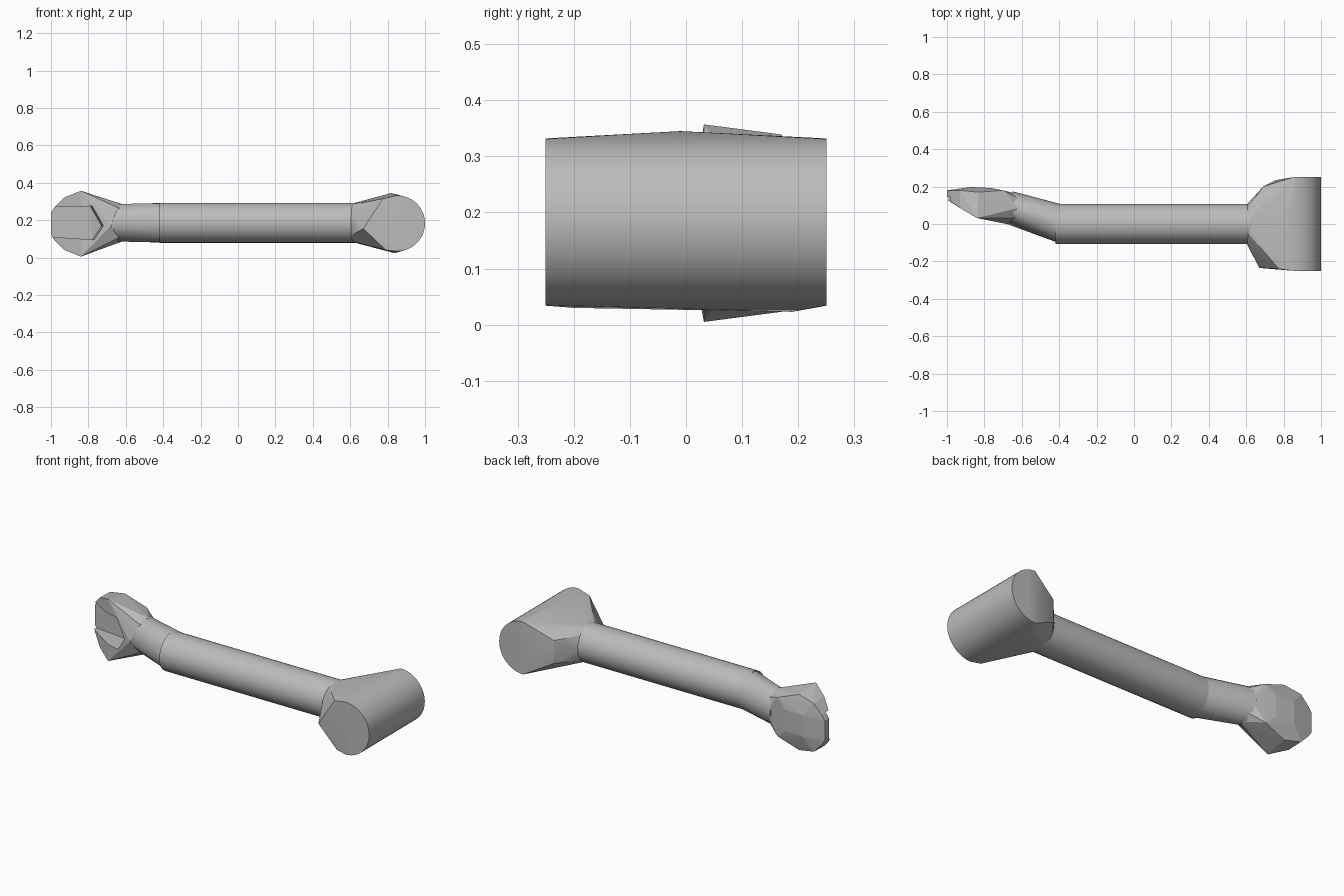
import bpy, bmesh
from math import sin, cos, pi, radians
from mathutils import Vector

if "Cube" in bpy.data.objects:
    bpy.data.objects.remove(bpy.data.objects["Cube"])

GREY = (0.5, 0.5, 0.5, 1)
steel = bpy.data.materials.new("plain grey")
steel.use_nodes = True
steel.diffuse_color = GREY
steel.node_tree.nodes["Principled BSDF"].inputs["Base Color"].default_value = GREY

AXIS_Z = 0.186


def ring(x, y, ry, rz, n):
    """Cross-section ring across the x axis."""
    return [(x, y + ry * cos(2 * pi * i / n), AXIS_Z + rz * sin(2 * pi * i / n))
            for i in range(n)]


def hull(name, points, smooth=25):
    """Solid wrapped tightly around a set of points."""
    bm = bmesh.new()
    for p in points:
        bm.verts.new(p)
    res = bmesh.ops.convex_hull(bm, input=bm.verts[:])
    loose = [v for v in bm.verts if not v.link_faces]
    bmesh.ops.delete(bm, geom=loose, context='VERTS')
    bmesh.ops.dissolve_limit(bm, angle_limit=radians(1), verts=bm.verts[:], edges=bm.edges[:])
    bmesh.ops.recalc_face_normals(bm, faces=bm.faces[:])
    me = bpy.data.meshes.new(name)
    bm.to_mesh(me)
    bm.free()
    me.materials.append(steel)
    ob = bpy.data.objects.new(name, me)
    bpy.context.collection.objects.link(ob)
    if smooth:
        bpy.ops.object.select_all(action='DESELECT')
        ob.select_set(True)
        bpy.context.view_layer.objects.active = ob
        bpy.ops.object.shade_smooth_by_angle(angle=radians(smooth))
    return ob


# Round shaft
hull("shaft", ring(-0.42, 0, 0.107, 0.107, 40) + ring(0.63, 0, 0.107, 0.107, 40))

# Cross hub: half-round bar with a faceted shoulder tapering to the shaft
hub = []
for i in range(25):
    a = -pi / 2 + pi * i / 24
    for y in (-0.25, 0.25):
        hub.append((0.85 + 0.15 * cos(a), y, 0.183 + 0.149 * sin(a)))
hub += ring(0.6, 0, 0.1, 0.1, 16)
hub += [(0.67, -0.235, 0.155), (0.775, -0.24, 0.315), (0.79, -0.24, 0.04),  # front shoulder
        (0.76, 0.235, 0.17), (0.69, 0.2, 0.12), (0.69, 0.2, 0.25),          # back shoulder
        (0.82, -0.01, 0.345), (0.84, 0.19, 0.023), (0.82, -0.2, 0.03)]      # crown and keel
hull("cross_hub", hub, 20)

# Flattened neck bending toward the back
hull("neck", ring(-0.39, 0, 0.106, 0.106, 24) + ring(-0.65, 0.09, 0.085, 0.105, 10)
     + [(-0.68, 0.0, 0.17)], 20)

# Claw head: rounded back plate plus two raised jaw peaks
claw = ring(-0.62, 0.085, 0.075, 0.1, 8) + [(-0.68, 0.0, 0.17)]
for s in (-1, 1):
    for x, y, h in ((-0.7, 0.18, 0.11), (-0.83, 0.17, 0.158), (-0.84, 0.032, 0.176),
                    (-0.93, 0.18, 0.137), (-0.93, 0.085, 0.14), (-0.98, 0.18, 0.085),
                    (-0.98, 0.12, 0.09), (-1.0, 0.18, 0.055), (-1.0, 0.13, 0.06),
                    (-0.87, 0.198, 0.06), (-0.76, 0.192, 0.06)):
        claw.append((x, y, 0.181 + s * h))
head = hull("claw_head", claw, 0)

# Mouth recess between the jaws, open toward the tip
outline = ((-0.71, 0.17), (-0.77, 0.275), (-1.1, 0.265), (-1.1, 0.12), (-0.76, 0.095))
cutter = hull("mouth_cutter", [(x, -0.1, z) for x, z in outline]
              + [(x - 0.02, 0.11 if x > -0.75 else 0.145, z) for x, z in outline], 0)
cutter.hide_render = True
cutter.hide_viewport = True
cut = head.modifiers.new("mouth", 'BOOLEAN')
cut.operation = 'DIFFERENCE'
cut.solver = 'EXACT'
cut.object = cutter
